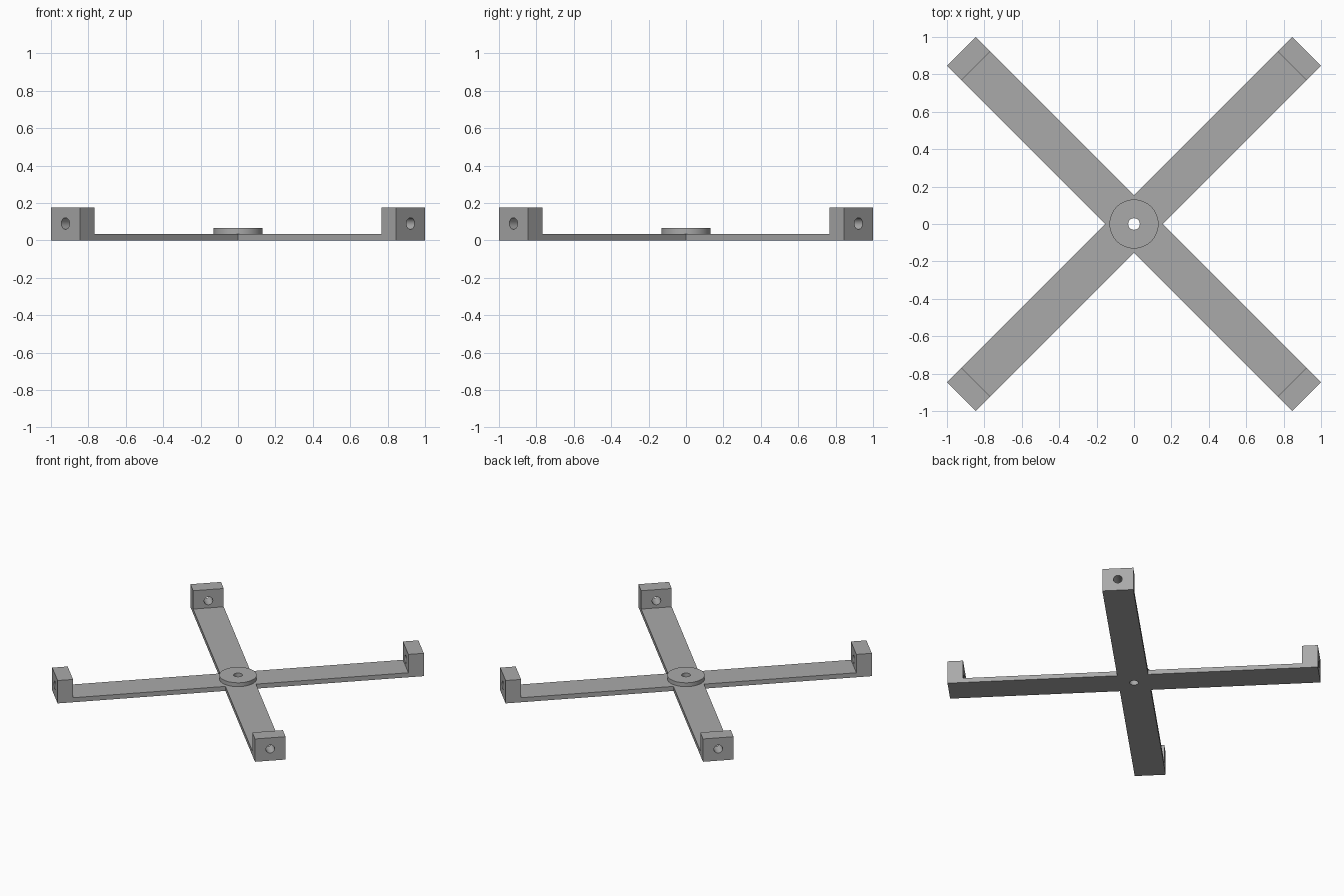
import bpy
import math
from mathutils import Matrix

old = bpy.data.objects.get("Cube")
if old:
    bpy.data.objects.remove(old, do_unlink=True)

REACH, INNER, HALF_WIDTH = 1.305, 1.195, 0.109
PLATE, BLOCK_TOP = 0.035, 0.177
HOLE_RADIUS, HOLE_HEIGHT = 0.031, 0.09

grey = bpy.data.materials.new("plain grey")
grey.use_nodes = True
colour = (0.4, 0.4, 0.4, 1)
grey.diffuse_color = colour
grey.node_tree.nodes["Principled BSDF"].inputs["Base Color"].default_value = colour


def bar(name, angle):
    """Flat bar with an upright block at each end, extruded from its side profile."""
    half = [(REACH, 0), (REACH, BLOCK_TOP), (INNER, BLOCK_TOP), (INNER, PLATE)]
    outline = half + [(-x, z) for x, z in reversed(half)]
    n = len(outline)
    verts = [(x, y, z) for y in (-HALF_WIDTH, HALF_WIDTH) for x, z in outline]
    faces = [tuple(range(n)), tuple(reversed(range(n, 2 * n)))]
    faces += [(i, i + n, (i + 1) % n + n, (i + 1) % n) for i in range(n)]
    mesh = bpy.data.meshes.new(name)
    # the outline runs anticlockwise seen from -y
    mesh.from_pydata(verts, [], faces)
    mesh.transform(Matrix.Rotation(angle, 4, "Z"))
    mesh.materials.append(grey)
    obj = bpy.data.objects.new(name, mesh)
    bpy.context.collection.objects.link(obj)
    return obj


def cylinder(name, radius, depth, location, rotation=(0, 0, 0), sides=32):
    bpy.ops.mesh.primitive_cylinder_add(vertices=sides, radius=radius, depth=depth,
                                        location=location, rotation=rotation)
    obj = bpy.context.object
    obj.name = name
    obj.data.materials.append(grey)
    return obj


def combine(target, other, operation):
    """Apply a boolean and discard the helper."""
    mod = target.modifiers.new("combine", "BOOLEAN")
    mod.operation, mod.object, mod.solver = operation, other, "EXACT"
    bpy.context.view_layer.objects.active = target
    bpy.ops.object.modifier_apply(modifier=mod.name)
    bpy.data.objects.remove(other, do_unlink=True)


# Crossed bars joined into one frame
frame = bar("cross_frame", math.radians(45))
combine(frame, bar("second_bar", math.radians(-45)), "UNION")

# Round hub on top of the crossing
hub = cylinder("centre_hub", 0.131, 0.03, (0, 0, PLATE + 0.015), sides=64)

# Bolt hole through hub and frame
for part in (frame, hub):
    combine(part, cylinder("centre_cutter", HOLE_RADIUS, 1, (0, 0, 0)), "DIFFERENCE")

# Screw holes through the end blocks, along each bar
for quarter in range(4):
    a = math.radians(45 + 90 * quarter)
    middle = (REACH + INNER) / 2
    place = (middle * math.cos(a), middle * math.sin(a), HOLE_HEIGHT)
    cutter = cylinder("block_cutter", HOLE_RADIUS, 0.3, place, (0, math.pi / 2, a))
    combine(frame, cutter, "DIFFERENCE")

# Smooth round walls, sharp box edges
for part in (frame, hub):
    bpy.ops.object.select_all(action="DESELECT")
    part.select_set(True)
    bpy.context.view_layer.objects.active = part
    bpy.ops.object.shade_smooth_by_angle(angle=math.radians(30))
